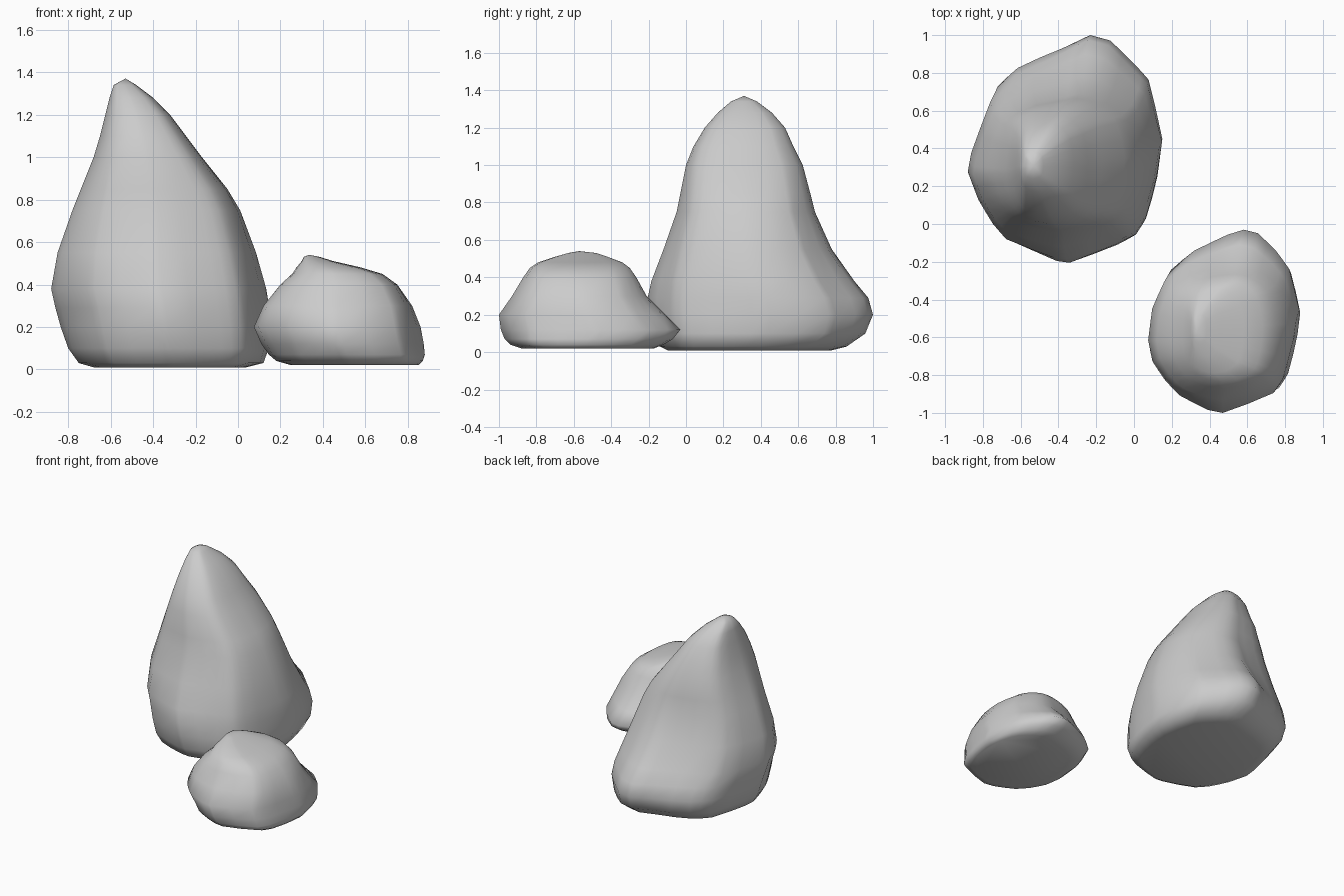
import bpy, bmesh

if "Cube" in bpy.data.objects:
    bpy.data.objects.remove(bpy.data.objects["Cube"])


def rock(name, outline, rings, peak, mid, bottom_square, top_square):
    """Loft a plan outline through rings of (z, xmin, xmax, ymin, ymax).
    Away from height mid the outline blends towards a rounded rectangle."""
    xs = [p[0] for p in outline]
    ys = [p[1] for p in outline]
    unit = [(2 * (x - min(xs)) / (max(xs) - min(xs)) - 1,
             2 * (y - min(ys)) / (max(ys) - min(ys)) - 1) for x, y in outline]
    # Two midpoints per edge side keep the loft smooth
    unit = [q for a, b in zip(unit, unit[1:] + unit[:1])
            for q in (a, ((a[0] + b[0]) / 2, (a[1] + b[1]) / 2))]
    bm = bmesh.new()
    loops = []
    for z, x0, x1, y0, y1 in rings:
        if z > mid:
            w = top_square * min(1, 1.6 * (z - mid) / (peak[2] - mid))
        else:
            w = bottom_square * (mid - z) / (mid - rings[0][0])
        loop = []
        for u, v in unit:
            k = 1 - w + w / (abs(u) ** 3 + abs(v) ** 3) ** (1 / 3)
            loop.append(bm.verts.new(((x0 + x1 + k * u * (x1 - x0)) / 2,
                                      (y0 + y1 + k * v * (y1 - y0)) / 2, z)))
        loops.append(loop)
    n = len(unit)
    for a, b in zip(loops, loops[1:]):
        for i in range(n):
            j = (i + 1) % n
            bm.faces.new((a[i], a[j], b[j], b[i]))
    bm.faces.new(loops[0])
    top = bm.verts.new(peak)
    for i in range(n):
        bm.faces.new((loops[-1][i], loops[-1][(i + 1) % n], top))
    bmesh.ops.recalc_face_normals(bm, faces=bm.faces)
    mesh = bpy.data.meshes.new(name)
    bm.to_mesh(mesh)
    bm.free()
    mesh.shade_smooth()
    obj = bpy.data.objects.new(name, mesh)
    bpy.context.collection.objects.link(obj)
    return obj


# Tall pointed boulder
rock("tall_rock",
     [(-.25, 1), (-.4, .92), (-.64, .81), (-.75, .72), (-.86, .42), (-.88, .31),
      (-.82, .15), (-.74, .01), (-.67, -.08), (-.42, -.19), (-.35, -.2),
      (-.1, -.1), (0, -.05), (.05, .03), (.12, .26), (.15, .45), (.07, .76),
      (0, .83), (-.14, .97)],
     [(0.01, -.68, .04, -.1, .78), (.03, -.75, .12, -.14, .86),
      (.10, -.80, .145, -.18, .96), (.20, -.835, .15, -.2, 1.0),
      (.29, -.86, .148, -.205, .975), (.38, -.88, .133, -.185, .90),
      (.55, -.85, .085, -.12, .78), (.75, -.78, .01, -.05, .69),
      (.85, -.74, -.05, -.03, .665), (1.0, -.68, -.17, 0, .625),
      (1.1, -.65, -.245, .04, .575), (1.2, -.625, -.32, .1, .53),
      (1.28, -.605, -.4, .17, .46), (1.34, -.585, -.48, .24, .38)],
     (-.53, .31, 1.37), .3, .4, .7)

# Low flat-topped boulder
rock("small_rock",
     [(.57, -.03), (.48, -.06), (.3, -.15), (.17, -.25), (.1, -.4), (.075, -.58),
      (.1, -.7), (.17, -.8), (.25, -.89), (.4, -.98), (.48, -1), (.75, -.88),
      (.8, -.8), (.86, -.58), (.88, -.46), (.82, -.24), (.75, -.15), (.65, -.05)],
     [(.02, .25, .85, -.88, -.17), (.04, .18, .87, -.94, -.12),
      (.07, .145, .88, -.97, -.07), (.12, .11, .875, -.99, -.03),
      (.2, .075, .86, -1, -.11), (.3, .12, .82, -.93, -.21),
      (.4, .2, .75, -.87, -.265), (.45, .255, .68, -.835, -.3),
      (.48, .275, .58, -.79, -.34), (.51, .3, .45, -.7, -.42),
      (.53, .31, .385, -.63, -.48)],
     (.335, -.57, .54), .15, .4, .7)
